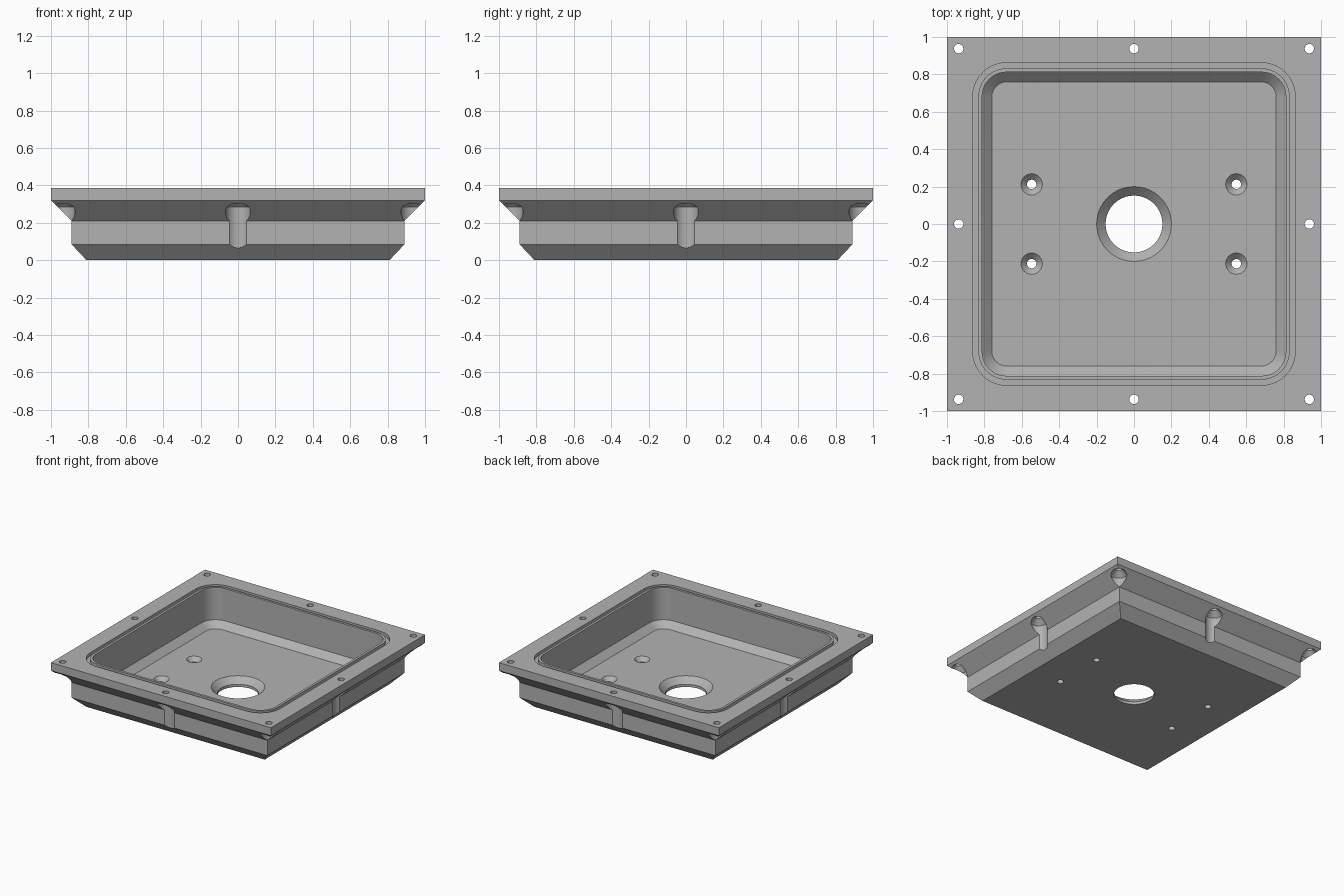
import bpy, bmesh, math

cube = bpy.data.objects.get("Cube")
if cube:
    bpy.data.objects.remove(cube, do_unlink=True)

# Single painted metal colour
grey = bpy.data.materials.new("plain_grey")
grey.use_nodes = True
GREY = (0.45, 0.45, 0.45, 1)
grey.diffuse_color = GREY
grey.node_tree.nodes["Principled BSDF"].inputs["Base Color"].default_value = GREY


def square(half, z, radius=0, steps=10):
    """Points of a square ring, with rounded corners if radius is given."""
    if not radius:
        return [(sx * half, sy * half, z) for sx, sy in ((1, 1), (-1, 1), (-1, -1), (1, -1))]
    c = half - radius
    points = []
    for q, (sx, sy) in enumerate(((1, 1), (-1, 1), (-1, -1), (1, -1))):
        for i in range(steps + 1):
            a = (q + i / steps) * math.pi / 2
            points.append((sx * c + radius * math.cos(a), sy * c + radius * math.sin(a), z))
    return points


def circle(x, y, radius, z, steps=40):
    return [(x + radius * math.cos(2 * math.pi * i / steps),
             y + radius * math.sin(2 * math.pi * i / steps), z) for i in range(steps)]


def loft(bm, rings, closed=False):
    """Skin a stack of rings; cap the ends, or join last to first."""
    loops = [[bm.verts.new(p) for p in ring] for ring in rings]
    pairs = list(zip(loops, loops[1:]))
    if closed:
        pairs.append((loops[-1], loops[0]))
    else:
        bm.faces.new(loops[0][::-1])
        bm.faces.new(loops[-1])
    n = len(loops[0])
    for a, b in pairs:
        for i in range(n):
            j = (i + 1) % n
            bm.faces.new((a[i], a[j], b[j], b[i]))


def make(name, solids, closed=False):
    bm = bmesh.new()
    for rings in solids:
        loft(bm, rings, closed)
    bmesh.ops.recalc_face_normals(bm, faces=bm.faces)
    mesh = bpy.data.meshes.new(name)
    bm.to_mesh(mesh)
    bm.free()
    mesh.materials.append(grey)
    obj = bpy.data.objects.new(name, mesh)
    bpy.context.collection.objects.link(obj)
    return obj


TOP, FLOOR = 0.385, 0.07

# Outer body: chamfered foot, straight wall, flared flange
tray = make("tray", [[square(0.81, 0), square(0.89, 0.085), square(0.89, 0.21),
                      square(1, 0.32), square(1, TOP)]])

# Rounded cavity with a bevelled floor edge
cavity = make("cavity_cutter", [[square(0.76, FLOOR, 0.08), square(0.812, FLOOR + 0.05, 0.13),
                                 square(0.812, TOP + 0.1, 0.13)]])

# Seal groove around the cavity mouth
groove = make("groove_cutter", [[square(0.832, TOP - 0.025, 0.15), square(0.862, TOP - 0.025, 0.18),
                                 square(0.862, TOP + 0.05, 0.18), square(0.832, TOP + 0.05, 0.15)]],
              closed=True)


def countersunk(x, y, small, large):
    """Through hole in the floor with a bevelled mouth."""
    depth = large - small
    return [circle(x, y, small, -0.05), circle(x, y, small, FLOOR - depth),
            circle(x, y, large, FLOOR), circle(x, y, large, FLOOR + 0.03)]


# Drain and four floor screw holes
floor_holes = make("floor_hole_cutter", [countersunk(0, 0, 0.152, 0.2)] +
                   [countersunk(sx * 0.547, sy * 0.212, 0.025, 0.057)
                    for sx in (-1, 1) for sy in (-1, 1)])

# Flange bolt holes with head clearance below
P, HEAD, BOLT = 0.9375, 0.066, 0.025
bolts = make("bolt_cutter", [
    [circle(x, y, HEAD, -0.05), circle(x, y, HEAD, 0.285),
     circle(x, y, BOLT, 0.285 + HEAD - BOLT), circle(x, y, BOLT, TOP + 0.05)]
    for x in (-P, 0, P) for y in (-P, 0, P) if x or y])

# Carve the tray and discard the cutters
bpy.ops.object.select_all(action='DESELECT')
bpy.context.view_layer.objects.active = tray
tray.select_set(True)
for cutter in (cavity, groove, floor_holes, bolts):
    cutter.hide_render = True
    mod = tray.modifiers.new("cut", 'BOOLEAN')
    mod.operation = 'DIFFERENCE'
    mod.solver = 'EXACT'
    mod.object = cutter
    bpy.ops.object.modifier_apply(modifier=mod.name)
    bpy.data.objects.remove(cutter, do_unlink=True)

bpy.ops.object.shade_smooth_by_angle(angle=math.radians(25))
